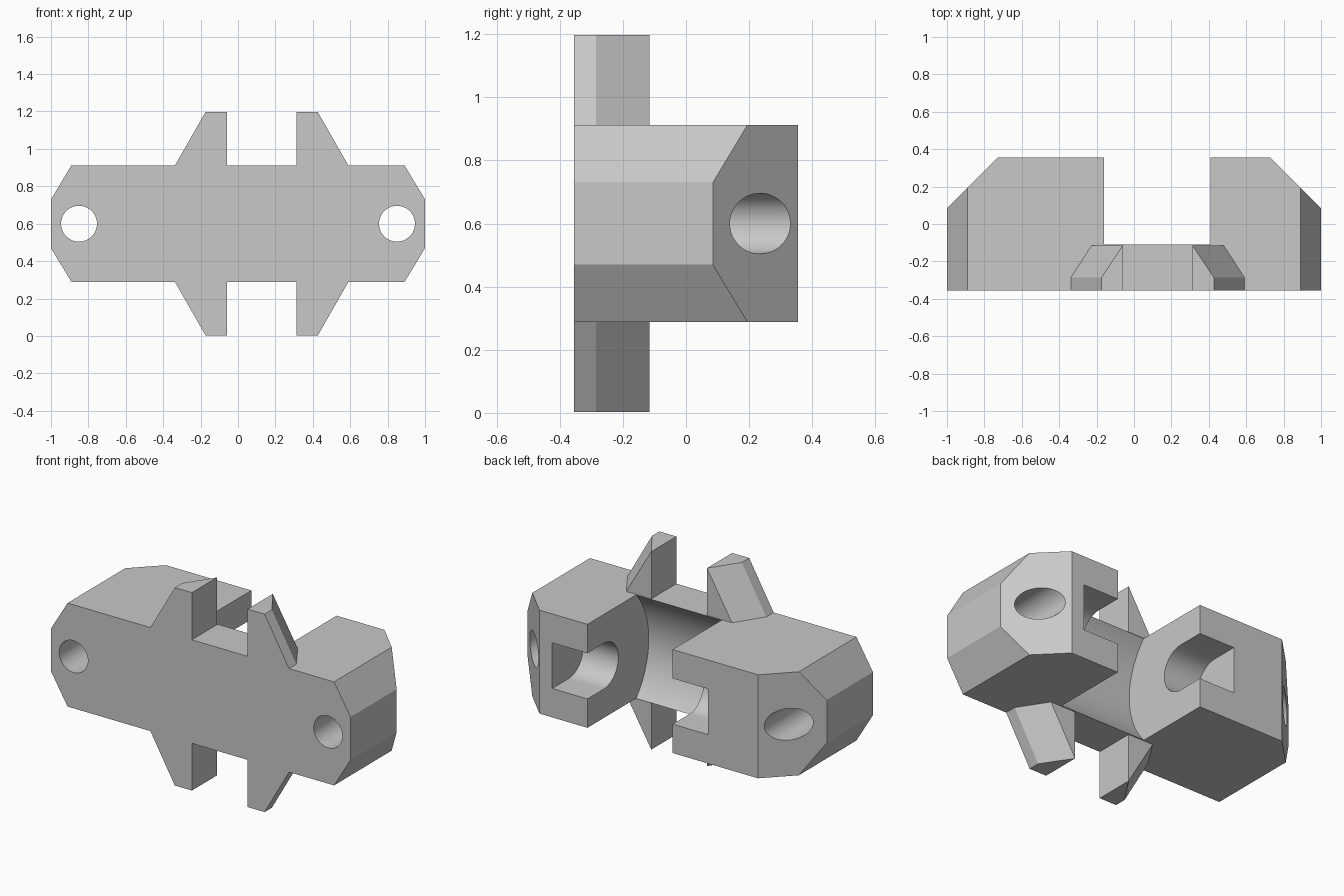
import bpy, bmesh, math
from mathutils import Vector

if "Cube" in bpy.data.objects:
    bpy.data.objects.remove(bpy.data.objects["Cube"], do_unlink=True)

MID = 0.6            # height of the symmetry plane
HALF = 0.3125        # half height of the body
FRONT, BACK = -0.355, 0.355
GAP_L, GAP_R = -0.16, 0.41

grey = bpy.data.materials.new("plain grey")
grey.use_nodes = True
colour = (0.58, 0.58, 0.58, 1)
grey.diffuse_color = colour
grey.node_tree.nodes["Principled BSDF"].inputs["Base Color"].default_value = colour


def loft(name, loops, planes=()):
    """Closed solid through matching loops, optionally trimmed by planes."""
    bm = bmesh.new()
    rings = [[bm.verts.new(p) for p in loop] for loop in loops]
    n = len(rings[0])
    for a, b in zip(rings, rings[1:]):
        for i in range(n):
            j = (i + 1) % n
            bm.faces.new((a[i], a[j], b[j], b[i]))
    bm.faces.new(rings[0][::-1])
    bm.faces.new(rings[-1])
    bmesh.ops.remove_doubles(bm, verts=bm.verts, dist=0.0001)
    for co, no in planes:
        bmesh.ops.bisect_plane(bm, geom=bm.verts[:] + bm.edges[:] + bm.faces[:],
                               plane_co=co, plane_no=no, clear_outer=True)
        bmesh.ops.holes_fill(bm, edges=[e for e in bm.edges if e.is_boundary])
    bmesh.ops.recalc_face_normals(bm, faces=bm.faces)
    mesh = bpy.data.meshes.new(name)
    bm.to_mesh(mesh)
    bm.free()
    mesh.materials.append(grey)
    obj = bpy.data.objects.new(name, mesh)
    bpy.context.collection.objects.link(obj)
    return obj


def arc(cu, cv, r, start, end, steps):
    return [(cu + r * math.cos(start + (end - start) * i / steps),
             cv + r * math.sin(start + (end - start) * i / steps)) for i in range(steps + 1)]


def circle(cu, cv, r, steps):
    return arc(cu, cv, r, 0, math.tau, steps)[:-1]


def along_x(name, profile, x0, x1):
    return loft(name, [[(x, y, z) for y, z in profile] for x in (x0, x1)])


def along_y(name, profile, y0, y1, planes=()):
    return loft(name, [[(x, y, z) for x, z in profile] for y in (y0, y1)], planes)


def combine(target, tool, operation):
    mod = target.modifiers.new(operation.title(), "BOOLEAN")
    mod.operation, mod.solver, mod.object = operation, "EXACT", tool
    bpy.context.view_layer.objects.active = target
    bpy.ops.object.modifier_apply(modifier=mod.name)
    bpy.data.objects.remove(tool, do_unlink=True)


# Body: long octagonal block with its back corners cut at 45 degrees
quarter = [(1, 0.13), (0.89, HALF)]
outline = quarter + [(-x, z) for x, z in quarter[::-1]]
outline += [(-x, -z) for x, z in outline]
corners = [(Vector((s, 0.085, MID)), Vector((s, 1, 0))) for s in (-1, 1)]
body = along_y("clamp_body", [(x, MID + z) for x, z in outline], FRONT, BACK, corners)

# Four tapered prongs, mirrored left-right and top-bottom
PRONG_MID = 0.1265
base = [(0.463, FRONT), (0.463, -0.285), (0.353, -0.115), (0.186, -0.115), (0.186, FRONT)]
tip = [(0.3, FRONT), (0.3, -0.285), (0.186, -0.115), (0.186, -0.115), (0.186, FRONT)]
for side in (-1, 1):
    for up in (-1, 1):
        levels = [(base, HALF - 0.05), (base, HALF), (tip, 0.5975)]
        prong = loft("prong", [[(PRONG_MID + side * x, y, MID + up * h) for x, y in ring]
                               for ring, h in levels])
        combine(body, prong, "UNION")

# Round-bottomed central gap
gap = along_x("gap_cutter", circle(0.235, MID, 0.465, 96), GAP_L, GAP_R)
combine(body, gap, "DIFFERENCE")

# U-shaped pin slot, sunk into both walls of the gap and open at the back
R = 0.138
slot_profile = arc(0.198, MID, R, math.pi / 2, math.pi * 1.5, 32)
slot_profile += [(0.5, MID - R), (0.5, MID + R)]
slot = along_x("slot_cutter", slot_profile, GAP_L - 0.235, GAP_R + 0.235)
combine(body, slot, "DIFFERENCE")

# Screw holes through both ends
for side in (-1, 1):
    hole = along_y("hole_cutter", circle(side * 0.85, MID, 0.096, 48), -0.6, 0.6)
    combine(body, hole, "DIFFERENCE")

bpy.ops.object.select_all(action="DESELECT")
body.select_set(True)
bpy.context.view_layer.objects.active = body
bpy.ops.object.shade_smooth_by_angle(angle=math.radians(20))
